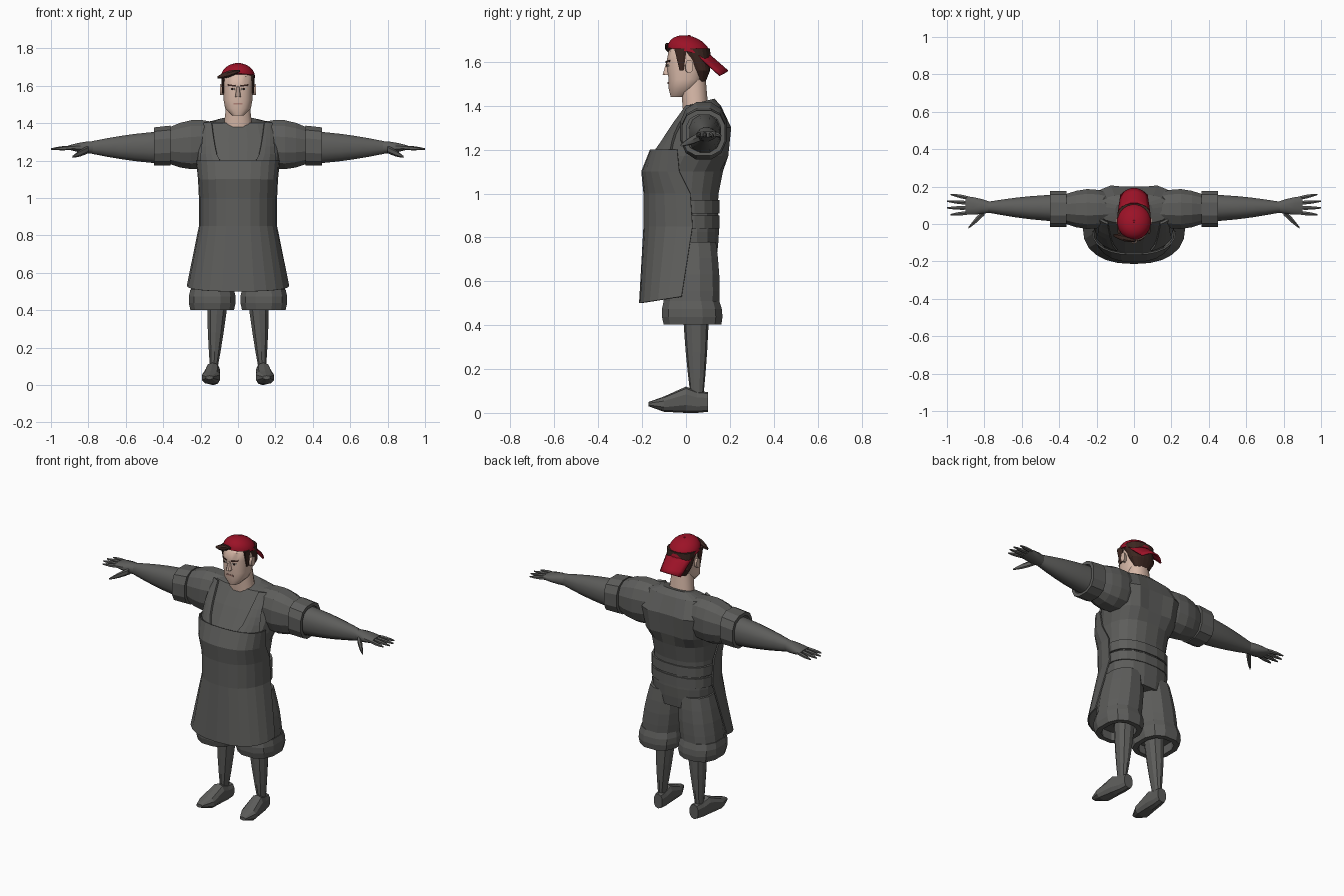
import bpy, bmesh
from math import sin, cos, pi, exp, copysign, radians, sqrt

old_cube = bpy.data.objects.get("Cube")
if old_cube:
    bpy.data.objects.remove(old_cube, do_unlink=True)


def material(name, *rgb):
    mat = bpy.data.materials.new(name)
    mat.use_nodes = True
    mat.diffuse_color = (*rgb, 1)
    mat.node_tree.nodes["Principled BSDF"].inputs["Base Color"].default_value = (*rgb, 1)
    return mat


GREY = material("dark_grey", .11, .11, .105)
SKIN = material("skin", .68, .48, .39)
HAIR = material("dark_brown_hair", .045, .02, .015)
RED = material("red_cap", .33, .006, .02)
WHITE = material("eye_white", .6, .55, .5)
LIP = material("lip", .42, .22, .18)


def build(name, rows, mat, closed=True, mirror=False, thick=0, smooth=False):
    """Join rows of points with quads; closed rows become a capped solid."""
    bm = bmesh.new()
    verts = [[bm.verts.new(point) for point in row] for row in rows]
    count = len(rows[0])
    for lower, upper in zip(verts, verts[1:]):
        for i in range(count if closed else count - 1):
            j = (i + 1) % count
            bm.faces.new((lower[i], lower[j], upper[j], upper[i]))
    if closed:
        bm.faces.new(verts[0])
        bm.faces.new(verts[-1])
    bmesh.ops.recalc_face_normals(bm, faces=bm.faces)
    mesh = bpy.data.meshes.new(name)
    bm.to_mesh(mesh)
    bm.free()
    mesh.materials.append(mat)
    part = bpy.data.objects.new(name, mesh)
    bpy.context.collection.objects.link(part)
    if thick:
        solid = part.modifiers.new("Thickness", "SOLIDIFY")
        solid.thickness, solid.offset = thick, 0
    if mirror:
        part.modifiers.new("Mirror", "MIRROR").use_mirror_merge = False
    if smooth:
        bpy.ops.object.select_all(action="DESELECT")
        part.select_set(True)
        bpy.context.view_layer.objects.active = part
        bpy.ops.object.shade_smooth_by_angle(angle=radians(40))


def power(value, exponent):
    return copysign(abs(value) ** exponent, value)


def mix(a, b, t):
    return [p + (q - p) * t for p, q in zip(a, b)]


def oval(axis, centre, radii, sides, square):
    """Rounded-square ring around an axis."""
    ring = []
    across = [k for k in range(3) if "xyz"[k] != axis]
    for i in range(sides):
        angle = 2 * pi * (i + .5) / sides
        point = list(centre)
        point[across[0]] += radii[0] * power(cos(angle), 2 / square)
        point[across[1]] += radii[1] * power(sin(angle), 2 / square)
        ring.append(point)
    return ring


def tube(name, axis, start, end, first, last, mat=GREY, bulge=0, steps=4, rim=0, sides=12, square=2.3, **options):
    """Tapered limb; a rim hollows out its end."""
    rows = []
    for i in range(steps + 1):
        t = i / steps
        radii = [r + bulge * sin(pi * t) for r in mix(first, last, t)]
        rows.append(oval(axis, mix(start, end, t), radii, sides, square))
    if rim:
        inner = [r - rim for r in last]
        rows.append(oval(axis, end, inner, sides, square))
        rows.append(oval(axis, mix(end, start, .5), inner, sides, square))
    build(name, rows, mat, **options)


def upright(name, profile, mat, warp=None, sides=20, square=2.4, **options):
    """Stacked rings from (height, half width, front, back)."""
    rows = [oval("z", (0, (front + back) / 2, z), (width, (back - front) / 2), sides, square)
            for z, width, front, back in profile]
    if warp:
        rows = [[warp(*point) for point in row] for row in rows]
    build(name, rows, mat, **options)


def front_y(profile, x, z):
    """Depth of the front surface of an upright part."""
    for low, high in zip(profile, profile[1:]):
        if z <= high[0]:
            break
    height, width, front, back = mix(low, high, (z - low[0]) / (high[0] - low[0]))
    reach = min(abs(x) / width, .97)
    return (front + back) / 2 - (back - front) / 2 * (1 - reach ** 2.4) ** (1 / 2.4)


# Shirt with shoulder blades and a collar that rises at the back
SHIRT = [(.84, .19, -.14, .14), (1, .19, -.17, .15), (1.1, .2, -.18, .17), (1.17, .22, -.15, .21),
         (1.3, .24, -.07, .22), (1.4, .2, 0, .16), (1.42, .1, .01, .13)]


def shape_back(x, y, z):
    if y > .08 and 1.1 < z < 1.4:
        y -= .04 * exp(-(x / .06) ** 2)
    if z > 1.41:
        z += (y - .08) / 4
    return x, y, z


upright("shirt", SHIRT, GREY, warp=shape_back)

# Apron bands around the waist
for label, z in (("lower", .84), ("upper", .91)):
    upright(label + "_waist_band", [(z, .2, -.14, .155), (z + .06, .2, -.14, .155)], GREY)

# Apron sheet: height, half width, side edge, front
rows = []
for z, width, side, front in ((.5, .27, -.02, -.21), (.85, .205, .03, -.19), (1, .205, .02, -.19),
                              (1.1, .21, -.03, -.2), (1.2, .22, -.04, -.16)):
    row = []
    for i in range(13):
        angle = pi * i / 12
        turn = sin(angle) ** .85
        hem = .03 * (1 - turn) if z == .5 else 0
        row.append((width * power(cos(angle), .85), side + (front - side) * turn, z + hem))
    rows.append(row)
build("apron", rows, GREY, closed=False, thick=.008)

# Apron straps beside the round neckline
rows = []
for i in range(6):
    t = i / 5
    z = 1.19 + .21 * t
    inner, outer = .09 + .05 * sqrt(t), .2 - .02 * t
    xs = [inner + (outer - inner) * k / 3 for k in range(4)]
    rows.append([(x, front_y(SHIRT, x, z) - .012, z) for x in xs])
build("apron_straps", rows, GREY, closed=False, mirror=True, thick=.012)

# Sleeves with turned cuffs
tube("sleeves", "x", (.13, .08, 1.29), (.37, .08, 1.28), (.09, .12), (.08, .1), bulge=.025, mirror=True)
tube("sleeve_cuffs", "x", (.36, .08, 1.28), (.45, .08, 1.275), (.1, .11), (.1, .105),
     steps=1, rim=.02, square=2.6, mirror=True)

# Arms, palms, fingers and thumbs
tube("arms", "x", (.4, .085, 1.27), (.78, .09, 1.27), (.075, .09), (.03, .035),
     bulge=.007, steps=5, mirror=True, smooth=True)
tube("palms", "x", (.77, .09, 1.27), (.9, .1, 1.27), (.03, .035), (.05, .013),
     bulge=.005, steps=3, mirror=True, smooth=True)
for i, label in enumerate(("index", "middle", "ring", "little")):
    tip = (.98 + .023 * sin(pi * i / 3), .05 + .036 * i, 1.262)
    tube(label + "_fingers", "x", (.88, .06 + .026 * i, 1.27), tip, (.01, .01), (.004, .004),
         bulge=.004, sides=6, mirror=True, smooth=True)
tube("thumbs", "x", (.8, .065, 1.26), (.885, -.02, 1.22), (.02, .02), (.005, .005),
     bulge=.005, sides=6, mirror=True, smooth=True)

# Shorts with turned cuffs
tube("shorts_seat", "z", (0, .02, .7), (0, .015, .95), (.18, .12), (.185, .13), bulge=.01, sides=16)
tube("shorts_legs", "z", (.138, .025, .48), (.1, .02, .78), (.12, .13), (.1, .12), bulge=.008, mirror=True)
tube("shorts_cuffs", "z", (.138, .025, .51), (.138, .03, .402), (.12, .13), (.12, .135),
     bulge=.01, steps=3, rim=.03, square=2.5, mirror=True)

# Lower legs and shoes that turn slightly outward
tube("lower_legs", "z", (.108, .045, .48), (.13, .05, .08), (.06, .06), (.02, .03), bulge=.004, sides=10, mirror=True)
shoe = [oval("y", (.135 - y / 10, y, z), (width, height), 10, 2.6) for y, width, z, height in
        ((.1, .03, .05, .045), (.05, .035, .05, .05), (0, .04, .06, .06), (-.1, .05, .04, .035), (-.17, .02, .04, .01))]
build("shoes", shoe, GREY, mirror=True)

# Neck and head
HEAD = [(1.44, .03, -.07, 0), (1.48, .07, -.08, .05), (1.52, .077, -.08, .08), (1.6, .08, -.09, .1),
        (1.65, .08, -.08, .1), (1.69, .05, -.03, .06)]
tube("neck", "z", (0, .045, 1.37), (0, .03, 1.54), (.08, .06), (.06, .06), SKIN, smooth=True)
upright("head", HEAD, SKIN, smooth=True)
tube("nose", "z", (0, -.08, 1.6), (0, -.09, 1.54), (.008, .01), (.016, .018), SKIN, steps=2, sides=8, smooth=True)
tube("ears", "x", (.07, .01, 1.575), (.097, .015, 1.58), (.015, .025), (.018, .03), SKIN,
     steps=2, mirror=True, smooth=True)


def face_plate(name, x, z, width, height, mat, lift=.003, slope=0, mirror=True):
    rows = []
    for edge in (-height, height):
        row = []
        for side in (-1, 0, 1):
            px, pz = x + width * side, z + edge + slope * side
            row.append((px, front_y(HEAD, px, pz) - lift, pz))
        rows.append(row)
    build(name, rows, mat, closed=False, mirror=mirror, thick=.003)


face_plate("eyes", .033, 1.583, .013, .005, WHITE)
face_plate("irises", .033, 1.583, .005, .005, HAIR, lift=.005)
face_plate("eyebrows", .035, 1.602, .02, .004, HAIR, slope=.003)
face_plate("mouth", 0, 1.504, .024, .004, LIP, mirror=False)

# Hair below the cap, sideburns and front lock
upright("hair", [(1.51, .05, .05, .09), (1.56, .08, .03, .11), (1.66, .09, -.04, .11)], HAIR)
tube("sideburns", "z", (.08, -.025, 1.66), (.08, -.02, 1.56), (.01, .03), (.006, .01), HAIR, sides=8, mirror=True)
tube("front_lock", "x", (-.11, -.06, 1.645), (.01, -.09, 1.68), (.006, .006), (.005, .005), HAIR,
     bulge=.014, sides=8, smooth=True)

# Backward cap: tilted dome, drooping brim and button
dome = []
for k in range(7):
    lift, spread = sin(k * pi / 13), cos(k * pi / 13)
    ring = oval("z", (0, .015, 1.645 + .074 * lift), (.092 * spread, .1 * spread), 20, 2)
    dome.append([(x, y, z - (y - .015) / 5) for x, y, z in ring])
build("cap_dome", dome, RED, smooth=True)
brim = []
for k in range(5):
    out = k / 4
    row = []
    for i in range(9):
        side = i / 4 - 1
        curl = side * side
        row.append((side * (.085 - .015 * out), .11 - .055 * curl + out * (.08 + .02 * curl),
                    1.627 - .07 * out - .02 * curl * out))
    brim.append(row)
build("cap_brim", brim, RED, closed=False, thick=.009, smooth=True)
tube("cap_button", "z", (0, .015, 1.71), (0, .015, 1.722), (.009, .009), (.006, .006), RED, steps=1, sides=8)
